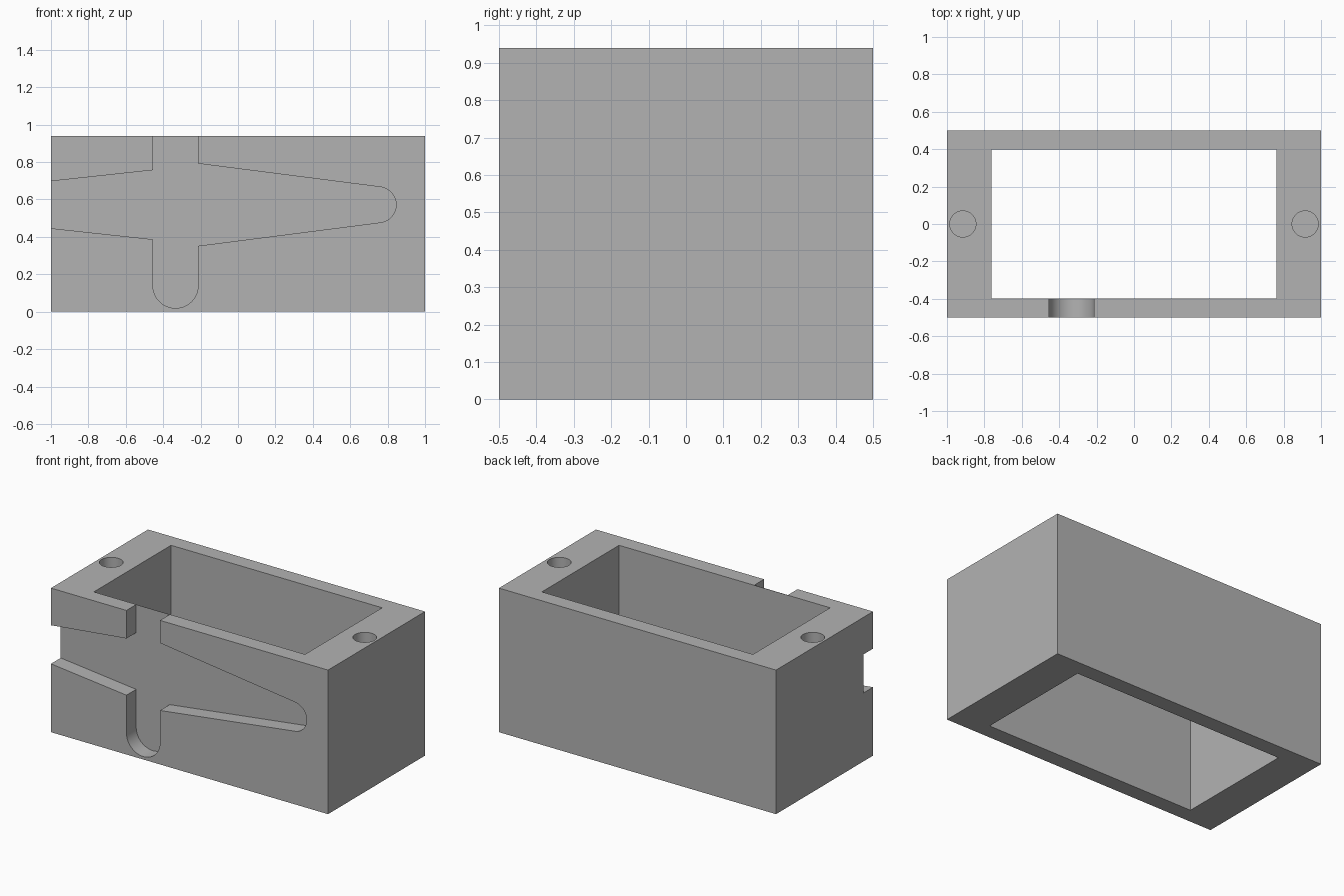
import bpy
import bmesh
from math import cos, sin, radians

default = bpy.data.objects.get("Cube")
if default:
    bpy.data.objects.remove(default, do_unlink=True)

HEIGHT = 0.94
MID_Z = 0.572      # axis of the horizontal recess

grey = bpy.data.materials.new("plain grey")
grey.use_nodes = True
colour = (0.45, 0.45, 0.45, 1)
grey.diffuse_color = colour
grey.node_tree.nodes["Principled BSDF"].inputs["Base Color"].default_value = colour


def prism(name, points, offset):
    """Solid made by sweeping a closed outline along an offset vector."""
    bm = bmesh.new()
    face = bm.faces.new([bm.verts.new(p) for p in points])
    swept = bmesh.ops.extrude_face_region(bm, geom=[face], use_keep_orig=True)
    moved = [v for v in swept["geom"] if isinstance(v, bmesh.types.BMVert)]
    bmesh.ops.translate(bm, verts=moved, vec=offset)
    bmesh.ops.recalc_face_normals(bm, faces=bm.faces)
    mesh = bpy.data.meshes.new(name)
    bm.to_mesh(mesh)
    bm.free()
    mesh.materials.append(grey)
    obj = bpy.data.objects.new(name, mesh)
    bpy.context.collection.objects.link(obj)
    return obj


def block(name, x, y, z0, z1):
    outline = [(-x, -y, z0), (x, -y, z0), (x, y, z0), (-x, y, z0)]
    return prism(name, outline, (0, 0, z1 - z0))


def arc(cx, cz, r, start, end, steps=24):
    angles = [radians(start + (end - start) * i / steps) for i in range(steps + 1)]
    return [(cx + r * cos(a), cz + r * sin(a)) for a in angles]


def cut(target, cutter):
    cutter.hide_render = True
    mod = target.modifiers.new("cut", "BOOLEAN")
    mod.operation = "DIFFERENCE"
    mod.solver = "EXACT"
    mod.object = cutter
    bpy.context.view_layer.objects.active = target
    bpy.ops.object.modifier_apply(modifier=mod.name)
    bpy.data.objects.remove(cutter, do_unlink=True)


# Rectangular body with an open shaft; a thin skin stays behind the recess
body = block("housing", 1, 0.5, 0, HEIGHT)
cut(body, block("shaft_cutter", 0.762, 0.398, -0.1, HEIGHT + 0.1))

# Cross-shaped front recess: open on the left edge and top, rounded elsewhere
slot_left, slot_right = -0.455, -0.213
slot_mid = (slot_left + slot_right) / 2
slot_r = (slot_right - slot_left) / 2
profile = [(-1.1, MID_Z - 0.115), (slot_left, MID_Z - 0.185)]
profile += arc(slot_mid, 0.14, slot_r, 180, 360)
profile += [(slot_right, MID_Z - 0.22)]
profile += arc(0.75, MID_Z, 0.0955, -83, 83)
profile += [(slot_right, MID_Z + 0.22), (slot_right, HEIGHT + 0.1),
            (slot_left, HEIGHT + 0.1), (slot_left, MID_Z + 0.185),
            (-1.1, MID_Z + 0.115)]
cut(body, prism("recess_cutter", [(x, -0.6, z) for x, z in profile], (0, 0.2, 0)))

# Blind screw holes in the end walls
for side in (-1, 1):
    ring = [(x, y, HEIGHT - 0.5) for x, y in arc(side * 0.915, 0, 0.07, 0, 360, 48)[:-1]]
    cut(body, prism("hole_cutter", ring, (0, 0, 0.6)))

# Smooth the rounded walls and keep corners crisp
bpy.ops.object.select_all(action="DESELECT")
body.select_set(True)
bpy.context.view_layer.objects.active = body
bpy.ops.object.shade_smooth_by_angle(angle=radians(30))
